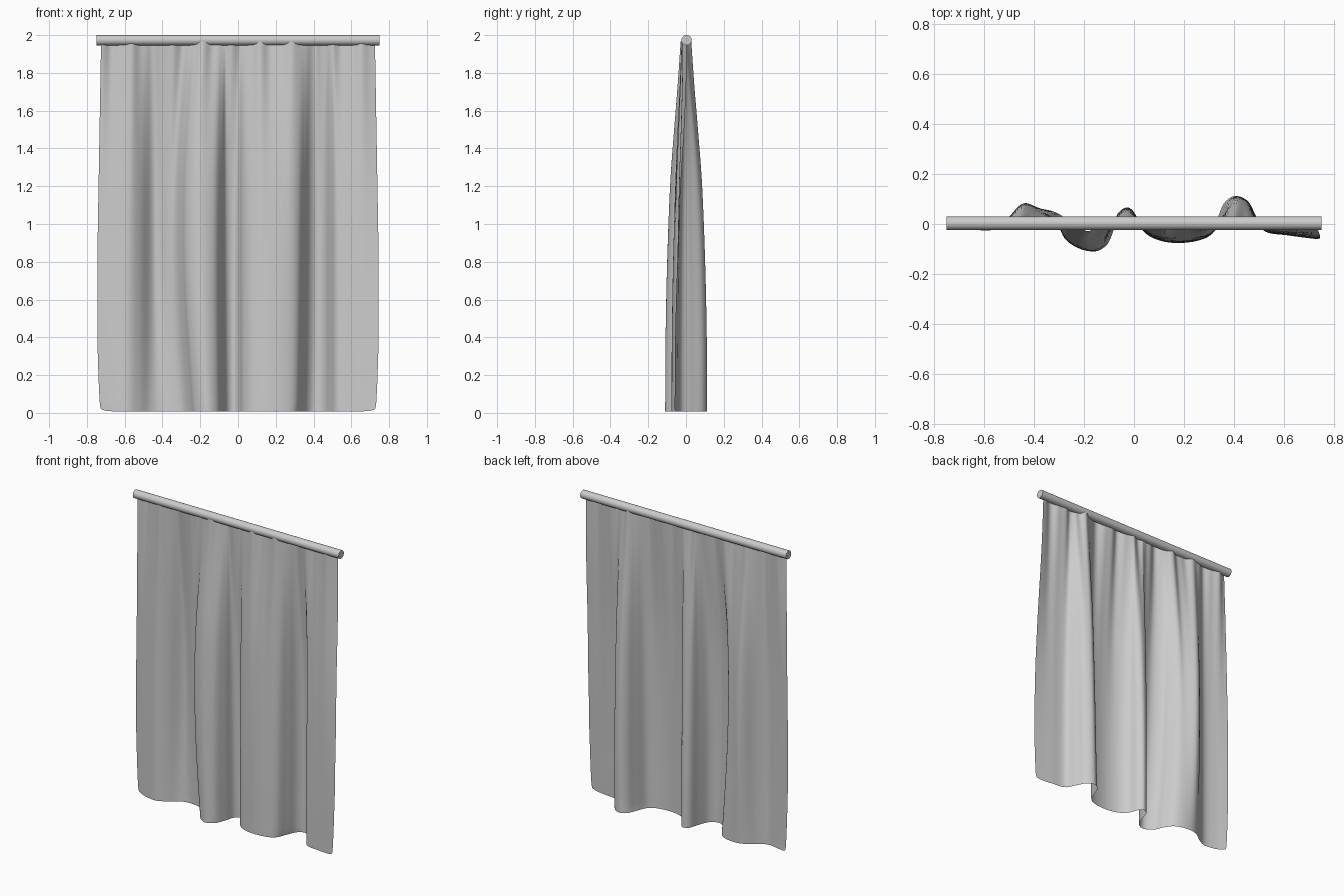
import bpy, bmesh, math
from mathutils import Vector

cube = bpy.data.objects.get("Cube")
if cube:
    bpy.data.objects.remove(cube, do_unlink=True)


def make_material(name, value):
    mat = bpy.data.materials.new(name)
    mat.use_nodes = True
    colour = (value, value, value, 1)
    mat.diffuse_color = colour
    mat.node_tree.nodes["Principled BSDF"].inputs["Base Color"].default_value = colour
    return mat


grey = make_material("light grey", 0.6)


def spline(points, steps):
    """Smooth curve through the points."""
    pts = [Vector(p) for p in points]
    pts = [2 * pts[0] - pts[1]] + pts + [2 * pts[-1] - pts[-2]]
    out = []
    for a, b, c, d in zip(pts, pts[1:], pts[2:], pts[3:]):
        for k in range(steps):
            t = k / steps
            out.append(0.5 * (2 * b + (c - a) * t + (2 * a - 5 * b + 4 * c - d) * t * t
                              + (3 * b - a - 3 * c + d) * t ** 3))
    return out + [pts[-2]]


def bell(x, centre, width):
    return math.exp(-((x - centre) / width) ** 2)


# Rod
bpy.ops.mesh.primitive_cylinder_add(vertices=32, radius=0.027, depth=1.5,
                                    location=(0, 0.003, 1.973), rotation=(0, math.pi / 2, 0))
rod = bpy.context.object
rod.name = "curtain_rod"
rod.data.materials.append(grey)
bpy.ops.object.shade_smooth_by_angle(angle=math.radians(40))

# Fold line of the hem, seen from above, and fold depth against height
hem = spline([(-0.725, 0.005), (-0.65, -0.018), (-0.58, -0.026), (-0.52, 0.002),
              (-0.465, 0.042), (-0.41, 0.06), (-0.34, 0.055), (-0.285, 0.03),
              (-0.25, -0.02), (-0.222, -0.075), (-0.165, -0.11), (-0.11, -0.085),
              (-0.08, -0.02), (-0.06, 0.045), (-0.025, 0.066), (0.005, 0.04),
              (0.03, -0.02), (0.08, -0.058), (0.16, -0.076), (0.25, -0.068),
              (0.305, -0.04), (0.335, 0.025), (0.362, 0.085), (0.405, 0.112),
              (0.455, 0.09), (0.488, 0.03), (0.525, -0.03), (0.62, -0.046),
              (0.725, -0.06)], 7)
depth = spline([(0, 1), (0.4, 0.98), (0.8, 0.9), (1.2, 0.75), (1.5, 0.53),
                (1.75, 0.31), (1.965, 0.13)], 8)

# Curtain: the hem line flattens upwards while fine gathers appear near the rod
bm = bmesh.new()
rows = []
for z, fold in [(0.0, 1.0), (0.015, 1.0), (0.04, 1.0)] + [tuple(p) for p in depth[1:]]:
    t = z / 1.965
    rise = math.sin(math.pi * t)
    bulge = 0.02 * min(1, math.sqrt(z / 0.4)) * min(1, 1.7 * (1 - t))
    row = []
    for p in hem:
        x, y = p
        gather = (math.sin(x * 37 + 0.8 * math.sin(7 * x)) + 0.3 * math.sin(x * 83 + 1)) * 0.012 * t ** 3
        side = math.copysign((abs(x) / 0.725) ** 12, x)
        # folds drift sideways with height, and one deepens above the hem
        sway = 0.025 * t ** 0.5 * bell(x, 0.36, 0.09) - 0.05 * rise * bell(x, -0.24, 0.12)
        swell = 0.035 * rise * bell(x, -0.44, 0.06)
        lift = 0.008 + 0.012 * abs(side) ** 3 * max(0, 1 - z / 0.04)
        row.append(bm.verts.new((x + side * bulge + sway,
                                 y * fold ** (1 + 1.5 * max(0, side)) + swell + gather,
                                 z + lift * (1 - t))))
    rows.append(row)
for low, high in zip(rows, rows[1:]):
    for i in range(len(hem) - 1):
        bm.faces.new((low[i], low[i + 1], high[i + 1], high[i])).smooth = True
mesh = bpy.data.meshes.new("curtain")
bm.to_mesh(mesh)
bm.free()
mesh.materials.append(grey)
bpy.context.collection.objects.link(bpy.data.objects.new("curtain", mesh))
